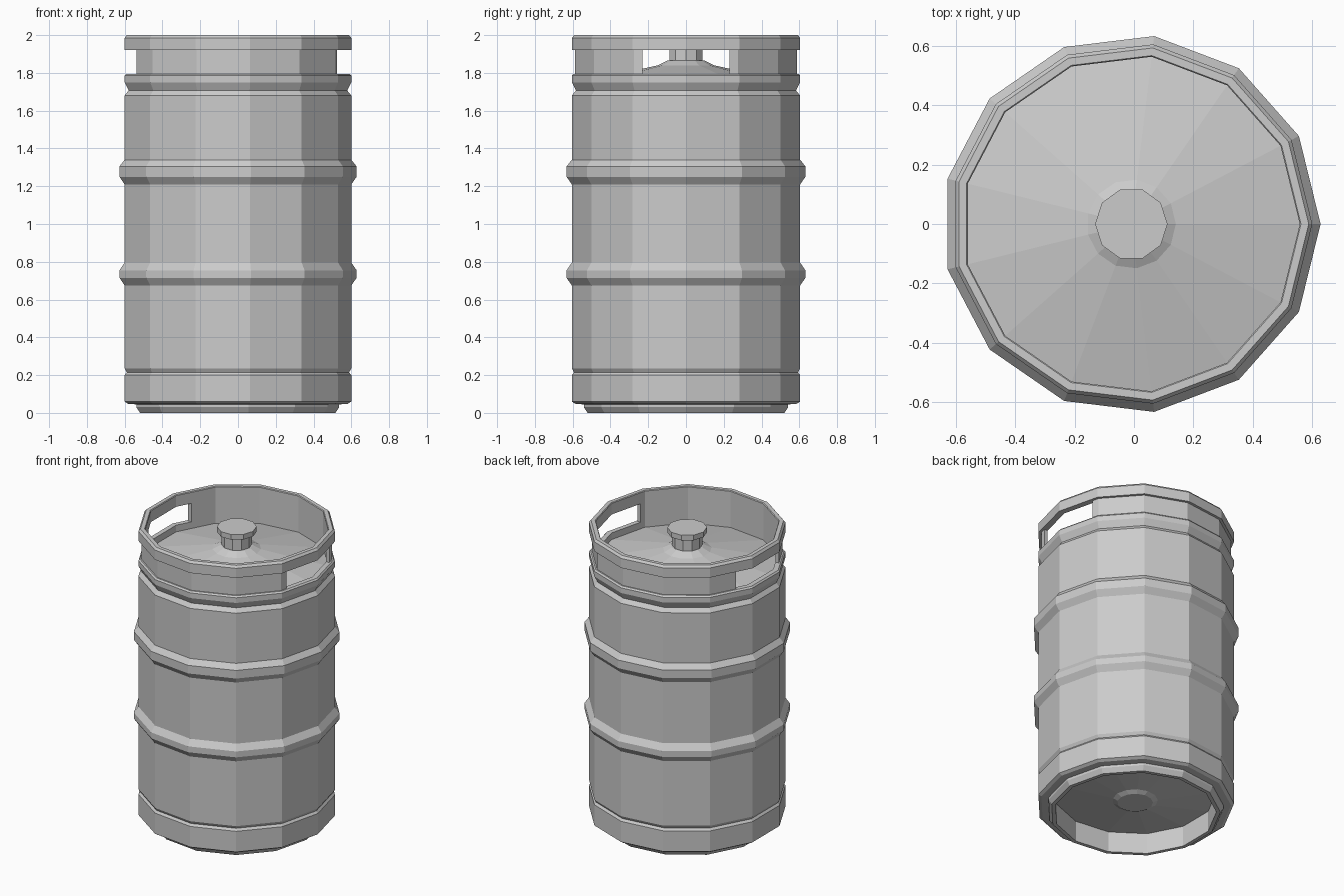
import bpy, bmesh
from math import cos, sin, tau

if "Cube" in bpy.data.objects:
    bpy.data.objects.remove(bpy.data.objects["Cube"], do_unlink=True)

SIDES = 13
OFFSET_X = -0.009      # recentres the odd-sided outline
R = 0.609              # main shell radius
R_HOOP = 0.637         # rolling hoop radius
R_IN = 0.567           # inside of the top chime
HANDLE_Y = 0.23        # half width of the hand holes

steel = bpy.data.materials.new("brushed_steel")
steel.use_nodes = True
colour = (0.6, 0.6, 0.6, 1)
steel.diffuse_color = colour
steel.node_tree.nodes["Principled BSDF"].inputs["Base Color"].default_value = colour


def lathe(profile, sides, closed=False):
    """Sweep (radius, height) points around z; radius 0 becomes a pole."""
    bm = bmesh.new()
    rings = []
    for r, z in profile:
        if r == 0:
            rings.append([bm.verts.new((0, 0, z))] * sides)
        else:
            rings.append([bm.verts.new((r * cos(tau * i / sides), r * sin(tau * i / sides), z))
                          for i in range(sides)])
    pairs = list(zip(rings, rings[1:]))
    if closed:
        pairs.append((rings[-1], rings[0]))
    for low, high in pairs:
        for i in range(sides):
            j = (i + 1) % sides
            corners = dict.fromkeys((low[i], low[j], high[j], high[i]))
            bm.faces.new(list(corners))
    return bm


def finish(bm, name):
    bmesh.ops.recalc_face_normals(bm, faces=bm.faces)
    mesh = bpy.data.meshes.new(name)
    bm.to_mesh(mesh)
    bm.free()
    mesh.materials.append(steel)
    obj = bpy.data.objects.new(name, mesh)
    obj.location.x = OFFSET_X
    bpy.context.collection.objects.link(obj)
    return obj


def hoop(bottom, low, high, top):
    return [(R, bottom), (R_HOOP, low), (R_HOOP, high), (R, top)]


# Shell: recessed base, foot ring, grooves, two hoops, shoulder and domed top
base = [(0, 0.075), (0.11, 0.075), (0.14, 0.09), (0.5, 0.14), (0.5, 0.0)]
foot = [(0.525, 0.0), (0.545, 0.03), (0.545, 0.045), (0.59, 0.048), (R, 0.06)]
low_groove = [(R, 0.2), (0.597, 0.215), (R, 0.235)]
shoulder = [(R, 1.68), (0.587, 1.707), (R, 1.75), (R, 1.785), (0.6, 1.795)]
dome = [(R_IN, 1.795), (R_IN, 1.75), (0.15, 1.84), (0.1, 1.865), (0, 1.865)]
finish(lathe(base + foot + low_groove + hoop(0.675, 0.715, 0.755, 0.795)
             + hoop(1.21, 1.25, 1.305, 1.34) + shoulder + dome, SIDES), "barrel_shell")

# Collar wall, opened on both sides for the hand holes
bm = lathe([(R_IN, 1.79), (0.591, 1.79), (0.591, 1.925), (R_IN, 1.925)], SIDES, closed=True)
for side in (-1, 1):
    bmesh.ops.bisect_plane(bm, geom=bm.verts[:] + bm.edges[:] + bm.faces[:],
                           plane_co=(0, side * HANDLE_Y, 0), plane_no=(0, 1, 0))
gap = [f for f in bm.faces if abs(f.calc_center_median().y) < HANDLE_Y - 0.001]
bmesh.ops.delete(bm, geom=gap, context='FACES')
bmesh.ops.holes_fill(bm, edges=[e for e in bm.edges if e.is_boundary], sides=0)
finish(bm, "handle_collar")

# Thick top rim with a bevelled outer edge
finish(lathe([(R_IN, 1.92), (R, 1.92), (R, 1.985), (0.597, 2.0), (R_IN + 0.004, 2.0),
              (R_IN, 1.995)], SIDES, closed=True), "top_rim")

# Valve fitting: narrow neck under a wider cap
finish(lathe([(0.093, 1.85), (0.093, 1.945), (0.122, 1.95), (0.122, 1.985), (0, 1.985)],
             10), "valve_cap")
